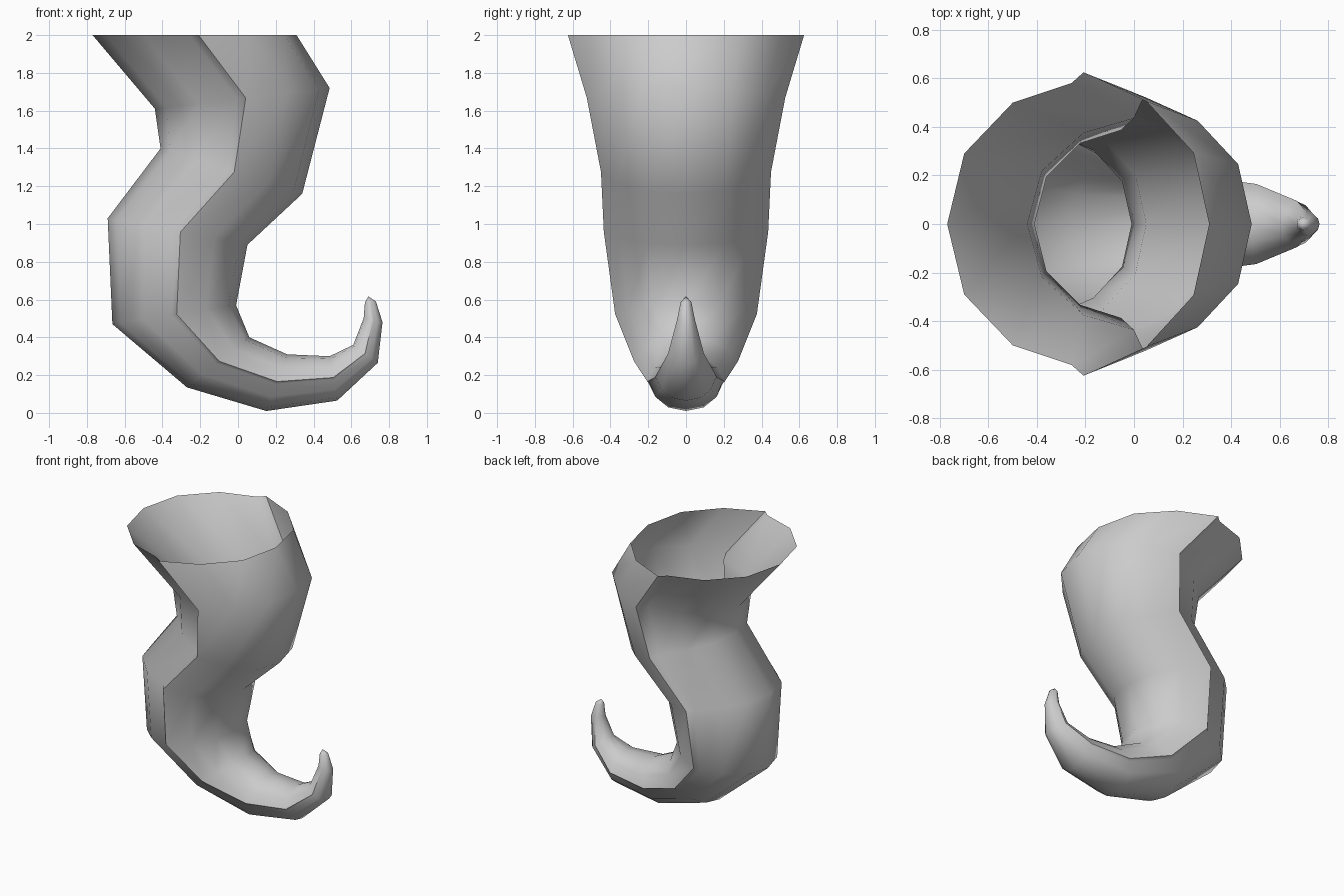
import bpy, bmesh, math

if "Cube" in bpy.data.objects:
    bpy.data.objects.remove(bpy.data.objects["Cube"])

# Ring stations along the horn: outer x,z, inner x,z, half width, back groove depth
RINGS = [
    (-0.77, 2.00, 0.31, 2.00, 0.625, 0.93),
    (-0.44, 1.61, 0.485, 1.72, 0.525, 0.83),
    (-0.41, 1.40, 0.34, 1.16, 0.45, 0.86),
    (-0.69, 1.03, 0.05, 0.89, 0.435, 0.90),
    (-0.665, 0.47, -0.01, 0.57, 0.375, 0.91),
    (-0.27, 0.135, 0.06, 0.40, 0.275, 0.91),
    (0.15, 0.01, 0.26, 0.31, 0.205, 0.92),
    (0.525, 0.065, 0.485, 0.30, 0.165, 0.93),
    (0.74, 0.265, 0.61, 0.36, 0.095, 0.95),
    (0.765, 0.48, 0.665, 0.50, 0.048, 0.95),
    (0.73, 0.59, 0.672, 0.585, 0.028, 0.95),
]


def section(groove):
    # Half outline from outer edge to inner edge, with a small ridge step at the side
    half = [(-1, 0), (-0.87, 0.5 * groove), (-0.5, 0.86 * groove), (-0.05, groove),
            (0.04, 1.0), (0.52, 0.81), (0.88, 0.47), (1, 0)]
    return half + [(u, -v) for u, v in reversed(half[1:-1])]


# Horn: open at the wide end, loft through the rings to a blunt tip
bm = bmesh.new()
loops = []
for ox, oz, ix, iz, w, groove in RINGS:
    cx, cz, dx, dz = (ox + ix) / 2, (oz + iz) / 2, (ix - ox) / 2, (iz - oz) / 2
    loops.append([bm.verts.new((cx + u * dx, v * w, cz + u * dz)) for u, v in section(groove)])
n = len(loops[0])
for a, b in zip(loops, loops[1:]):
    for i in range(n):
        j = (i + 1) % n
        bm.faces.new((a[i], a[j], b[j], b[i]))
tip = bm.verts.new((0.69, 0, 0.617))
for i in range(n):
    bm.faces.new((loops[-1][i], loops[-1][(i + 1) % n], tip))
bmesh.ops.recalc_face_normals(bm, faces=bm.faces)

mesh = bpy.data.meshes.new("horn")
bm.to_mesh(mesh)
bm.free()
horn = bpy.data.objects.new("horn", mesh)
bpy.context.collection.objects.link(horn)
bpy.context.view_layer.objects.active = horn
horn.select_set(True)
bpy.ops.object.shade_smooth_by_angle(angle=math.radians(50))
